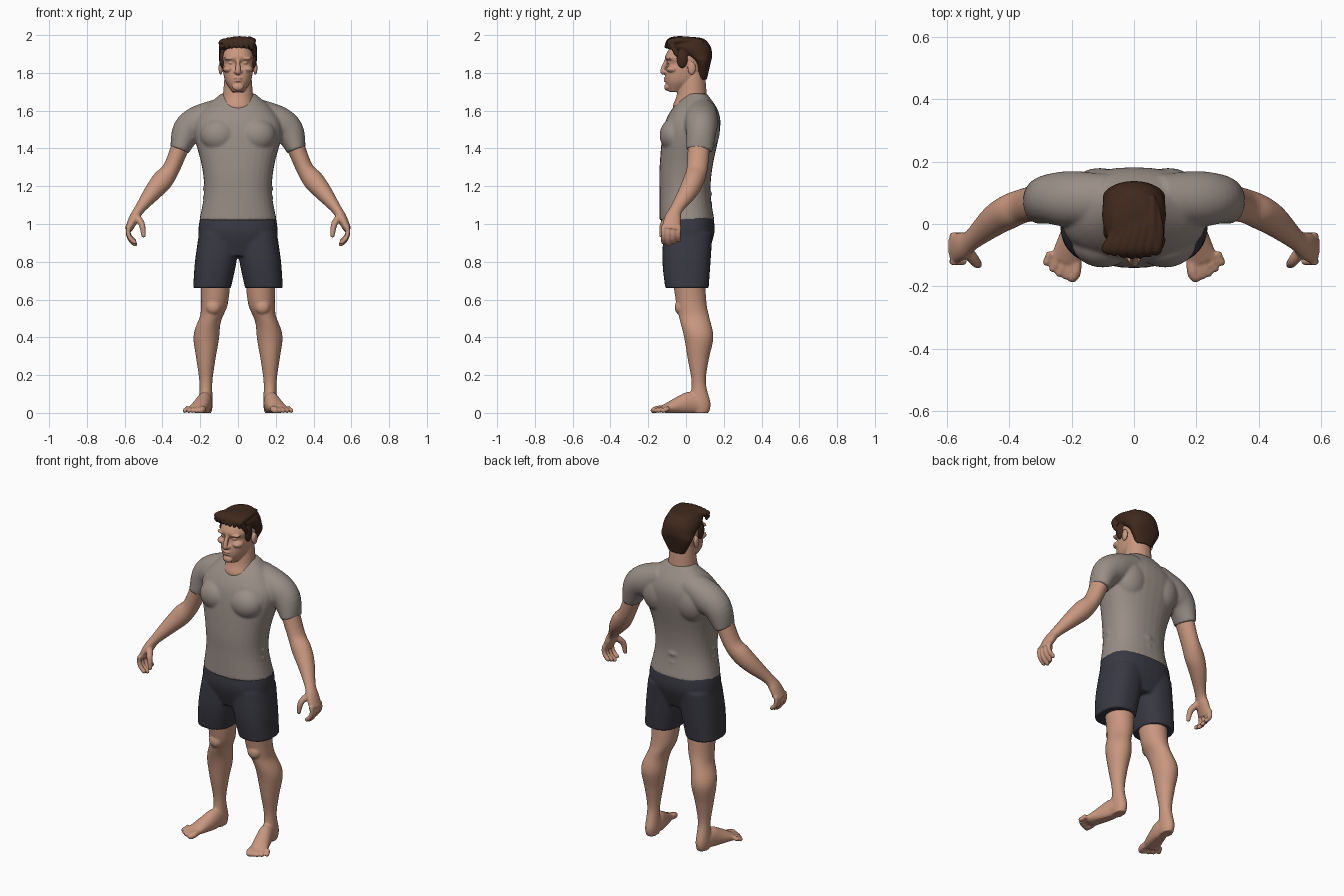
import bpy, bmesh, math
from mathutils import Vector, Matrix

cube = bpy.data.objects.get("Cube")
if cube:
    bpy.data.objects.remove(cube, do_unlink=True)

X, Y, Z = Matrix.Identity(3)


def material(name, *rgb):
    made = bpy.data.materials.new(name)
    made.use_nodes = True
    made.diffuse_color = (*rgb, 1)
    shader = made.node_tree.nodes["Principled BSDF"]
    shader.inputs["Base Color"].default_value = (*rgb, 1)
    shader.inputs["Roughness"].default_value = 0.8
    return made


skin = material("skin", .58, .31, .21)
shirt_cloth = material("grey cloth", .32, .27, .24)
shorts_cloth = material("dark navy cloth", .04, .04, .055)
hair_brown = material("brown hair", .05, .022, .012)


def smooth_path(rows, steps=5):
    """Catmull-Rom interpolation of equal-length rows."""
    rows = [Vector(row) for row in rows]
    rows = [rows[0], *rows, rows[-1]]
    path = []
    for before, start, end, after in zip(rows, rows[1:], rows[2:], rows[3:]):
        for step in range(steps):
            t = step / steps
            slope_in, slope_out = (end - before) / 2, (after - start) / 2
            ease = t * t * (3 - 2 * t)
            path.append(start.lerp(end, ease) + slope_in * t * (1 - t) ** 2
                        - slope_out * t * t * (1 - t))
    return path + [rows[-1]]


def ellipse(centre, across, along, power=2, sides=32):
    def rounded(value):
        return math.copysign(abs(value) ** (2 / power), value)
    angles = [math.tau * side / sides for side in range(sides)]
    return [centre + across * rounded(math.cos(a)) + along * rounded(math.sin(a)) for a in angles]


def skin_rings(bm, rings):
    rings = [[bm.verts.new(point) for point in ring] for ring in rings]
    for low, high in zip(rings, rings[1:]):
        for i in range(len(low)):
            bm.faces.new((low[i - 1], low[i], high[i], high[i - 1]))
    bm.faces.new(rings[0])
    bm.faces.new(rings[-1])


def stack(bm, rows, power=2, centre=lambda height: 0):
    """Level slices: height, half width, front, back."""
    rings = []
    for height, width, front, back in smooth_path(rows):
        middle = Vector((centre(height), (front + back) / 2, height))
        rings.append(ellipse(middle, X * width, Y * (back - front) / 2, power))
    skin_rings(bm, rings)


def tube(bm, rows, ref=Y, tip=False):
    """Slices across a path: x, y, z, half width, half width along ref."""
    path = smooth_path(rows)
    centres = [Vector(row[:3]) for row in path]
    rings = []
    for i, (centre, row) in enumerate(zip(centres, path)):
        heading = (centres[min(i + 1, len(path) - 1)] - centres[max(i - 1, 0)]).normalized()
        along = (ref - heading * ref.dot(heading)).normalized()
        rings.append(ellipse(centre, along.cross(heading) * row[3], along * row[4]))
    skin_rings(bm, rings)
    if tip:
        radius = path[-1][3]
        blob(bm, centres[-1], (radius, radius, radius))


def blob(bm, at, size):
    place = Matrix.Translation(at) @ Matrix.Diagonal((*size, 1))
    bmesh.ops.create_uvsphere(bm, u_segments=24, v_segments=16, radius=1, matrix=place)


def finish(name, bm, colour, voxel, mirror=True):
    """Blend the overlapping volumes of one part into a single smooth surface."""
    bmesh.ops.recalc_face_normals(bm, faces=bm.faces)
    mesh = bpy.data.meshes.new(name)
    bm.to_mesh(mesh)
    bm.free()
    mesh.materials.append(colour)
    part = bpy.data.objects.new(name, mesh)
    bpy.context.collection.objects.link(part)
    if mirror:
        part.modifiers.new("Mirror", 'MIRROR').use_mirror_merge = False
    blend = part.modifiers.new("Blend", 'REMESH')
    blend.mode = 'VOXEL'
    blend.voxel_size = voxel
    blend.use_smooth_shade = True
    soften = part.modifiers.new("Soften", 'SMOOTH')
    soften.factor = 0.5
    soften.iterations = 3


# Shirt: torso, chest, shoulder blade, sleeve and waist folds
bm = bmesh.new()
stack(bm, [(1.02, .205, -.14, .15), (1.16, .18, -.14, .13), (1.3, .19, -.14, .14),
           (1.5, .235, -.12, .18), (1.6, .19, -.08, .17), (1.69, .09, 0, .11)], power=2.3)
blob(bm, at=(.1, -.06, 1.47), size=(.1, .08, .09))
blob(bm, at=(.11, .1, 1.5), size=(.1, .08, .12))
tube(bm, [(.08, .08, 1.6, .07, .08), (.2, .08, 1.54, .09, .09), (.27, .08, 1.49, .08, .08),
          (.31, .07, 1.39, .05, .07)])
for fold in (1.07, 1.11, 1.16):
    tube(bm, [(.18, -.02, fold + .03, .01, .01), (.13, .08, fold, .01, .015), (0, .13, fold, .01, .01)], ref=Z)
finish("shirt", bm, shirt_cloth, voxel=.008)

# Shorts: hips and loose legs
bm = bmesh.new()
stack(bm, [(1.04, .2, -.13, .145), (.95, .21, -.135, .15), (.83, .19, -.1, .11)], power=2.4)
stack(bm, [(.95, .11, -.12, .14), (.8, .11, -.125, .13), (.66, .1, -.11, .12)], power=2.4,
      centre=lambda height: .23 - .14 * height)
finish("shorts", bm, shorts_cloth, voxel=.008)

# Legs with kneecap, foot and toes
bm = bmesh.new()
stack(bm, [(.7, .08, -.07, .1), (.57, .07, -.05, .11), (.5, .06, -.035, .125), (.4, .068, -.01, .145),
           (.28, .05, .01, .12), (.16, .034, .03, .105), (.05, .036, .02, .13), (0, .03, .03, .12)],
      centre=lambda height: .145 - .025 * math.tanh(15 * (height - .5)))
blob(bm, at=(.13, -.03, .56), size=(.04, .03, .04))
tube(bm, [(.17, .1, .03, .03, .03), (.175, .03, .05, .04, .06), (.19, -.03, .04, .045, .05),
          (.22, -.12, .02, .05, .02)], ref=Z)
for toe in range(5):
    x, end = .187 + .021 * toe, .003 * toe ** 2 - .17
    radius = .013 if toe else .018
    tube(bm, [(x, -.09, .025, radius, radius), (x, end + .02, .02, radius, radius),
              (x + .01, end, .012, radius, radius)], ref=Z, tip=True)
for vert in bm.verts:
    vert.co.z = max(vert.co.z, 0)
finish("legs", bm, skin, voxel=.006)

# Arms with curled fingers and thumb
bm = bmesh.new()
tube(bm, [(.29, .07, 1.45, .05, .06), (.35, .06, 1.3, .045, .055), (.4, .04, 1.23, .055, .055),
          (.45, .01, 1.17, .047, .05), (.52, -.05, 1.08, .028, .034), (.55, -.07, 1.03, .027, .044),
          (.58, -.08, .97, .02, .05)])
for finger in range(4):
    joint = Vector((.575, .027 * finger - .12, .99))
    reach = .037 - .004 * abs(finger - 1)
    rows = [(*joint, .013, .013)]
    for bend in (.2, -.3, -.8):
        joint = joint + reach * (X * math.sin(bend) - Z * math.cos(bend))
        rows.append((*joint, .012, .012))
    tube(bm, rows, tip=True)
tube(bm, [(.54, -.08, 1.04, .02, .02), (.51, -.12, 1, .017, .017), (.5, -.13, .94, .012, .012)], tip=True)
finish("arms", bm, skin, voxel=.005)

# Head and neck with facial features
bm = bmesh.new()
stack(bm, [(1.56, .09, -.05, .1), (1.62, .09, -.07, .11), (1.68, .08, -.05, .11), (1.8, .07, -.03, .1)])
stack(bm, [(1.7, .03, -.09, -.02), (1.75, .065, -.108, .06), (1.8, .078, -.108, .09), (1.85, .083, -.097, .11),
           (1.89, .085, -.11, .12), (1.97, .05, -.06, .08)], power=2.3)
tube(bm, [(0, -.1, 1.875, .01, .01), (0, -.125, 1.81, .014, .012), (0, -.11, 1.8, .015, .01)])
features = {
    "nostril": ((.014, -.11, 1.806), (.01, .012, .008)),
    "brow": ((.04, -.088, 1.877), (.034, .02, .01)),
    "eye": ((.036, -.086, 1.853), (.015, .011, .008)),
    "cheek": ((.05, -.07, 1.82), (.03, .035, .02)),
    "upper lip": ((0, -.107, 1.772), (.024, .012, .006)),
    "lower lip": ((0, -.106, 1.758), (.02, .012, .006)),
    "chin": ((0, -.1, 1.725), (.03, .015, .02)),
    "ear": ((.092, .03, 1.825), (.011, .022, .035)),
}
for at, size in features.values():
    blob(bm, at, size)
finish("head", bm, skin, voxel=.004)

# Hair: cap, sideburns and locks swept toward the forehead
bm = bmesh.new()
stack(bm, [(1.765, .05, .06, .11), (1.85, .096, .045, .13), (1.89, .1, -.01, .138), (1.94, .1, -.09, .13),
           (1.98, .07, -.08, .095), (1.99, .03, -.05, .04)], power=2.2)
for side in (-1, 1):
    blob(bm, at=(side * .084, -.02, 1.875), size=(.015, .03, .05))
for lock in range(7):
    x = .026 * lock - .085
    crown = 1.98 - 1.6 * x ** 2
    tube(bm, [(x / 2 + .03, .07, crown - .01, .012, .01), (x * .8 + .02, -.01, crown, .018, .014),
              (x, -.08, crown - .01, .02, .018), (x, 4 * x ** 2 - .105, crown - .04, .01, .01)], ref=Z, tip=True)
tube(bm, [(.06, .09, 1.965, .01, .01), (.06, 0, 1.98, .014, .014), (.075, -.07, 1.96, .016, .016),
          (.09, -.05, 1.9, .012, .012)], ref=X, tip=True)
finish("hair", bm, hair_brown, voxel=.0045, mirror=False)
